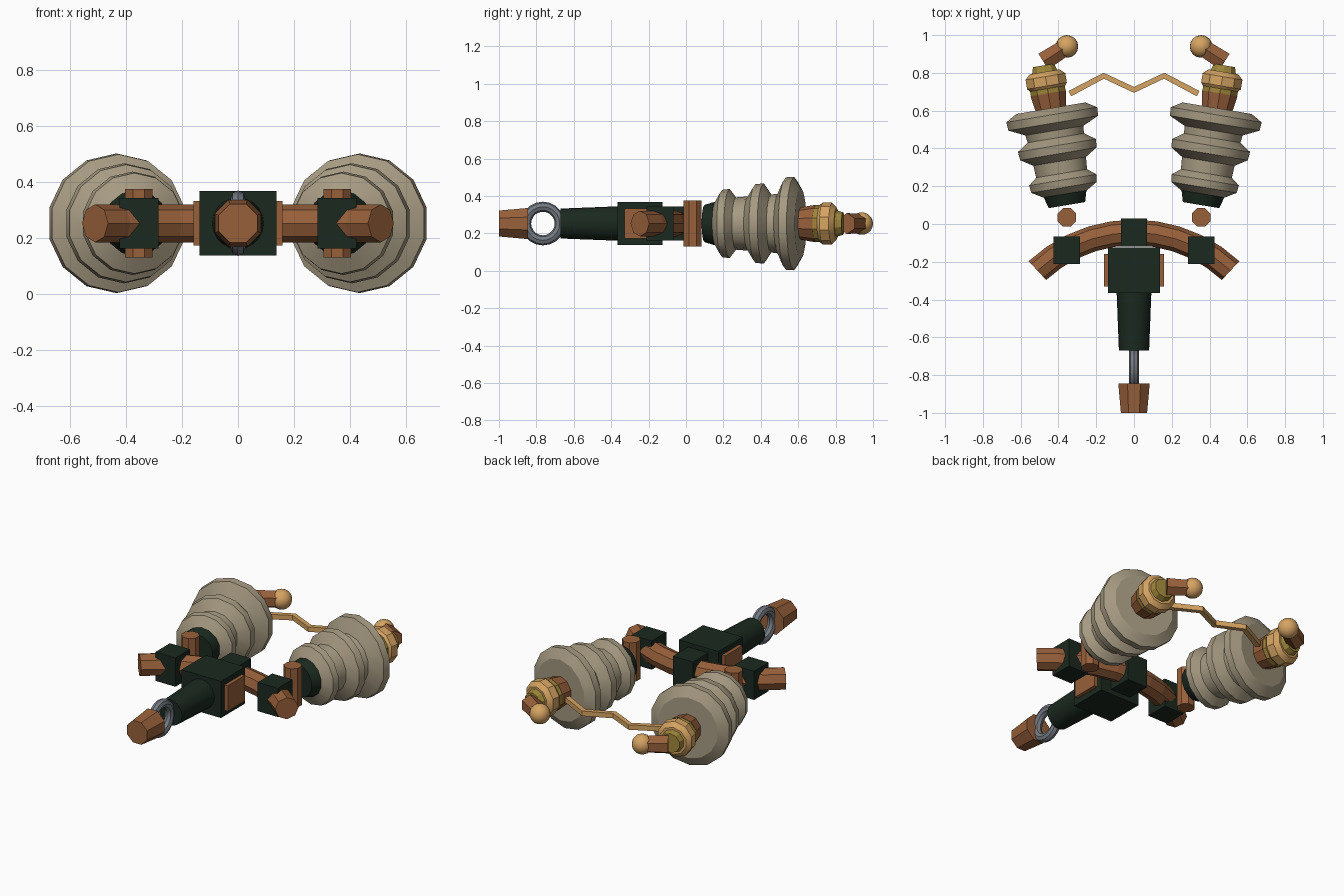
import bpy, bmesh
from math import sin, cos, pi, radians
from mathutils import Vector

if "Cube" in bpy.data.objects:
    bpy.data.objects.remove(bpy.data.objects["Cube"])

MID = 0.253  # height of the common centre plane


def material(name, *rgb):
    color = [(c / 255) ** 2.2 for c in rgb] + [1]
    m = bpy.data.materials.new(name)
    m.use_nodes = True
    m.diffuse_color = color
    m.node_tree.nodes["Principled BSDF"].inputs["Base Color"].default_value = color
    return m


COPPER = material("copper", 150, 96, 61)
DARK = material("dark green", 32, 45, 36)
CERAMIC = material("ceramic beige", 165, 153, 129)
GOLD = material("pale gold", 212, 162, 98)
BRASS = material("dull brass", 156, 132, 60)
STEEL = material("grey steel", 116, 122, 130)


def finish(name, bm, mat, smooth=True):
    bmesh.ops.recalc_face_normals(bm, faces=bm.faces)
    mesh = bpy.data.meshes.new(name)
    bm.to_mesh(mesh)
    bm.free()
    mesh.materials.append(mat)
    obj = bpy.data.objects.new(name, mesh)
    bpy.context.collection.objects.link(obj)
    if smooth:
        bpy.ops.object.select_all(action="DESELECT")
        obj.select_set(True)
        bpy.context.view_layer.objects.active = obj
        bpy.ops.object.shade_smooth_by_angle(angle=radians(30))
    return obj


def tube(name, stations, sides, mat, phase=0.0, smooth=True):
    """Skin rings given as (centre, direction, radius) and cap both ends."""
    bm = bmesh.new()
    rings = []
    for centre, direction, radius in stations:
        d = Vector(direction).normalized()
        up = Vector((0, 1, 0)) if abs(d.z) > 0.9 else Vector((0, 0, 1))
        side = d.cross(up).normalized()
        up = side.cross(d)
        angles = [2 * pi * (i + phase) / sides for i in range(sides)]
        rings.append([bm.verts.new(Vector(centre) + radius * (cos(a) * up + sin(a) * side))
                      for a in angles])
    for a, b in zip(rings, rings[1:]):
        for i in range(sides):
            j = (i + 1) % sides
            bm.faces.new((a[i], a[j], b[j], b[i]))
    bm.faces.new(rings[0])
    bm.faces.new(rings[-1])
    return finish(name, bm, mat, smooth)


def turned(name, start, direction, profile, sides, mat, phase=0.0):
    """Lathe a (distance, radius) profile along an axis."""
    d = Vector(direction).normalized()
    return tube(name, [(Vector(start) + d * t, d, r) for t, r in profile], sides, mat, phase)


def box(name, centre, size, mat):
    bm = bmesh.new()
    bmesh.ops.create_cube(bm, size=1)
    for v in bm.verts:
        v.co = Vector(c + s * k for c, s, k in zip(centre, size, v.co))
    return finish(name, bm, mat, False)


# Central body, barrel and tip
box("body_block", (0, -0.245, MID), (0.275, 0.24, 0.23), DARK)
box("bar_clamp_centre", (0, -0.045, MID), (0.14, 0.15, 0.18), DARK)
box("body_side_plates", (0, -0.245, MID), (0.32, 0.17, 0.16), COPPER)
turned("barrel", (0, -0.36, MID), (0, -1, 0), [(0, 0.092), (0.31, 0.08)], 20, DARK)
turned("tip", (0, -0.845, MID), (0, -1, 0), [(0, 0.09), (0.155, 0.075)], 8, COPPER, 0.5)

# Upright ring between barrel and tip
bpy.ops.mesh.primitive_torus_add(major_segments=20, minor_segments=8, major_radius=0.09,
                                 minor_radius=0.027, location=(0, -0.765, MID),
                                 rotation=(0, pi / 2, 0))
ring = bpy.context.object
ring.name = "loop_ring"
ring.data.materials.append(STEEL)
bpy.ops.object.shade_smooth_by_angle(angle=radians(30))

# Bowed cross bar
R, SPAN, STEPS = 0.75, radians(43), 10
bow = []
for i in range(STEPS + 1):
    a = SPAN * (2 * i / STEPS - 1)
    bow.append(((R * sin(a), R * cos(a) - R - 0.045, MID), (cos(a), -sin(a), 0), 0.068))
tube("bow_bar", bow, 8, COPPER, smooth=False)

# Zigzag wire joining the two ends
zig = [Vector((x, y, MID)) for x, y in
       [(-0.34, 0.69), (-0.16, 0.785), (0, 0.71), (0.16, 0.785), (0.34, 0.69)]]
wire = []
for i, p in enumerate(zig):
    wire.append((p, zig[min(i + 1, len(zig) - 1)] - zig[max(i - 1, 0)], 0.022))
tube("zigzag_wire", wire, 4, GOLD, 0.5, smooth=False)

# Ribbed insulator, seen as distance along the axis and radius
SHEDS = [(0.06, 0.12), (0.095, 0.18), (0.135, 0.185), (0.17, 0.14), (0.235, 0.145),
         (0.275, 0.21), (0.32, 0.215), (0.36, 0.155), (0.4, 0.16), (0.44, 0.247),
         (0.485, 0.25), (0.52, 0.19)]

for s, label in ((1, "left"), (-1, "right")):
    axis = Vector((s * sin(radians(9.5)), cos(radians(9.5)), 0))
    base = Vector((s * 0.355, 0.1, MID))

    def part(name, profile, sides, mat):
        turned(f"{label}_{name}", base, axis, profile, sides, mat)

    box(f"{label}_bar_clamp", (s * 0.355, -0.14, MID), (0.14, 0.145, 0.18), DARK)
    turned(f"{label}_pin", (s * 0.355, 0.035, MID - 0.122), (0, 0, 1),
           [(0, 0.053), (0.244, 0.053)], 8, COPPER, 0.5)
    part("socket", [(0, 0.1), (0.075, 0.122)], 14, DARK)
    part("insulator", SHEDS, 14, CERAMIC)
    part("neck", [(0.5, 0.083), (0.6, 0.1)], 10, COPPER)
    part("lower_band", [(0.59, 0.098), (0.645, 0.098)], 10, BRASS)
    part("collar", [(0.625, 0.1), (0.64, 0.112), (0.69, 0.112), (0.715, 0.085)], 10, GOLD)
    part("upper_band", [(0.7, 0.075), (0.75, 0.06)], 10, BRASS)

    # Bent end piece with ball
    start = Vector((s * 0.48, 0.86, MID))
    ball = Vector((s * 0.355, 0.94, MID))
    turned(f"{label}_horn", start, ball - start, [(0, 0.056), (0.125, 0.052)], 6, COPPER)
    bm = bmesh.new()
    bmesh.ops.create_uvsphere(bm, u_segments=16, v_segments=10, radius=0.06)
    bmesh.ops.translate(bm, vec=ball, verts=bm.verts)
    finish(f"{label}_ball", bm, GOLD)
